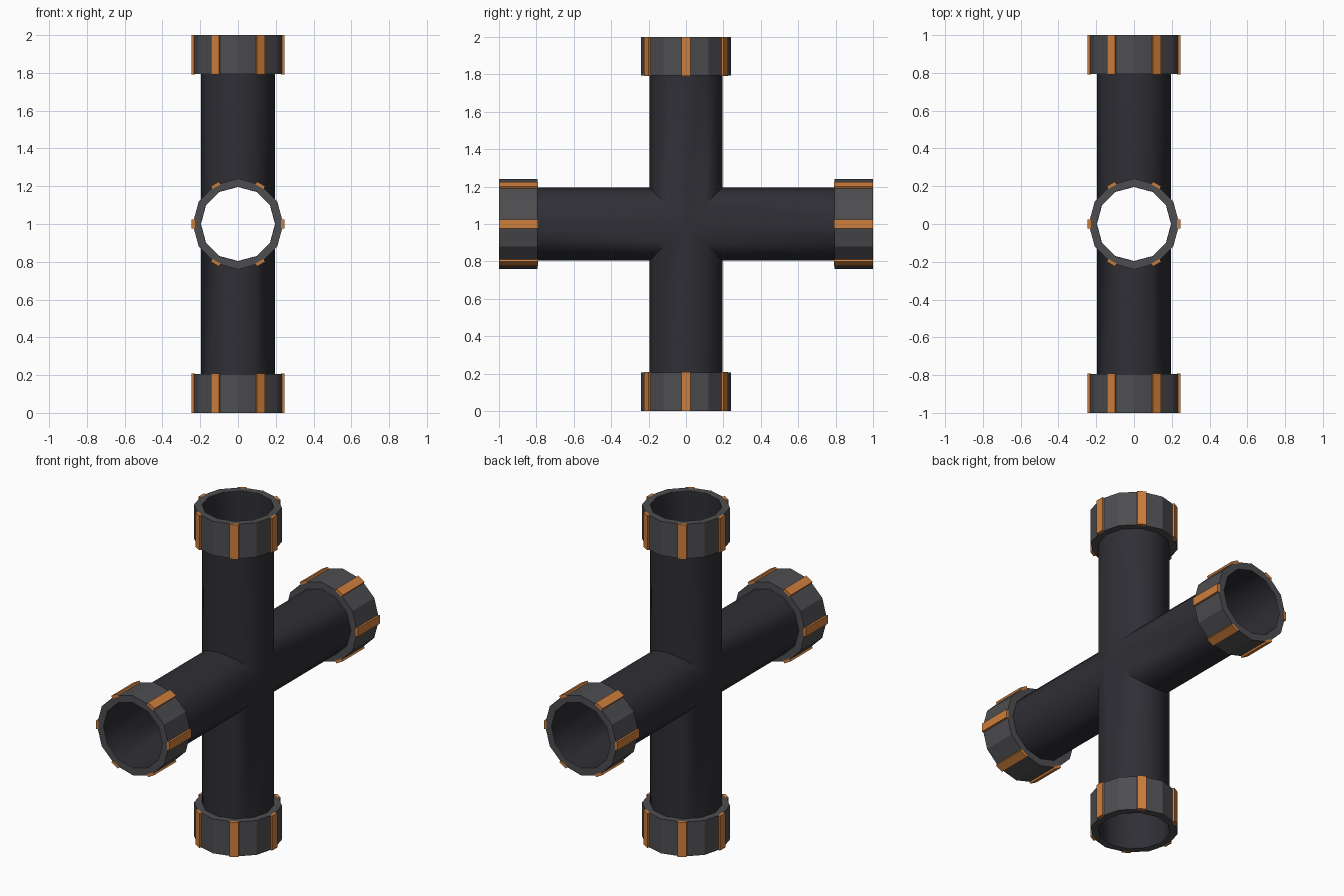
import bpy, bmesh, math
from mathutils import Matrix

if "Cube" in bpy.data.objects:
    bpy.data.objects.remove(bpy.data.objects["Cube"])

def mat(name, c):
    m = bpy.data.materials.new(name)
    m.diffuse_color = (*c, 1)
    m.use_nodes = True
    m.node_tree.nodes["Principled BSDF"].inputs["Base Color"].default_value = m.diffuse_color
    return m

PIPE = mat("dark pipe", (0.028, 0.028, 0.036))
COLLAR = mat("grey collar", (0.075, 0.075, 0.082))
STRIP = mat("orange strip", (0.62, 0.21, 0.045))
N, R = 12, 0.196
ANG = [2 * math.pi * i / N for i in range(N)]

# each arm is built pointing up from the origin, then turned about x
ARMS = [Matrix.Translation((0, 0, 1)) @ Matrix.Rotation(k * math.pi / 2, 4, 'X') for k in range(4)]

def finish(bm, name, m):
    me = bpy.data.meshes.new(name)
    bm.to_mesh(me)
    bm.free()
    me.materials.append(m)
    ob = bpy.data.objects.new(name, me)
    bpy.context.collection.objects.link(ob)
    return ob

def loft(bm, rings, closed=False):
    vs = [[bm.verts.new(p) for p in r] for r in rings]
    for k in range(len(vs) if closed else len(vs) - 1):
        a, b = vs[k], vs[(k + 1) % len(vs)]
        for i in range(N):
            j = (i + 1) % N
            bm.faces.new((a[i], a[j], b[j], b[i]))

# four mitred open arms meeting in a hollow cross
bm = bmesh.new()
for M in ARMS:
    low = [M @ Matrix.Translation((R * math.cos(a), R * math.sin(a), abs(R * math.sin(a)))).to_translation() for a in ANG]
    top = [M @ Matrix.Translation((R * math.cos(a), R * math.sin(a), 0.998)).to_translation() for a in ANG]
    loft(bm, [low, top])
bmesh.ops.remove_doubles(bm, verts=bm.verts, dist=1e-4)
pipe = finish(bm, "cross_pipe", PIPE)
for p in pipe.data.polygons:
    p.use_smooth = True
bpy.context.view_layer.objects.active = pipe
pipe.select_set(True)
bpy.ops.object.shade_smooth_by_angle(angle=math.radians(50))

for k, M in enumerate(ARMS):
    # end collar: faceted ring
    bm = bmesh.new()
    prof = [(0.24, 0.793), (0.24, 1.0), (R + 0.001, 1.0), (R + 0.001, 0.793)]
    loft(bm, [[M @ Matrix.Translation((r * math.cos(a), r * math.sin(a), z)).to_translation()
               for a in ANG] for r, z in prof], True)
    bmesh.ops.recalc_face_normals(bm, faces=bm.faces)
    finish(bm, f"collar_{k}", COLLAR)
    # six grip strips on alternate collar corners
    bm = bmesh.new()
    for i in range(6):
        T = (M @ Matrix.Rotation(i * math.pi / 3, 4, 'Z') @ Matrix.Translation((0.2365, 0, 0.8965))
             @ Matrix.Diagonal((0.017, 0.05, 0.208, 1)))
        bmesh.ops.create_cube(bm, size=1, matrix=T)
    finish(bm, f"grip_strips_{k}", STRIP)
